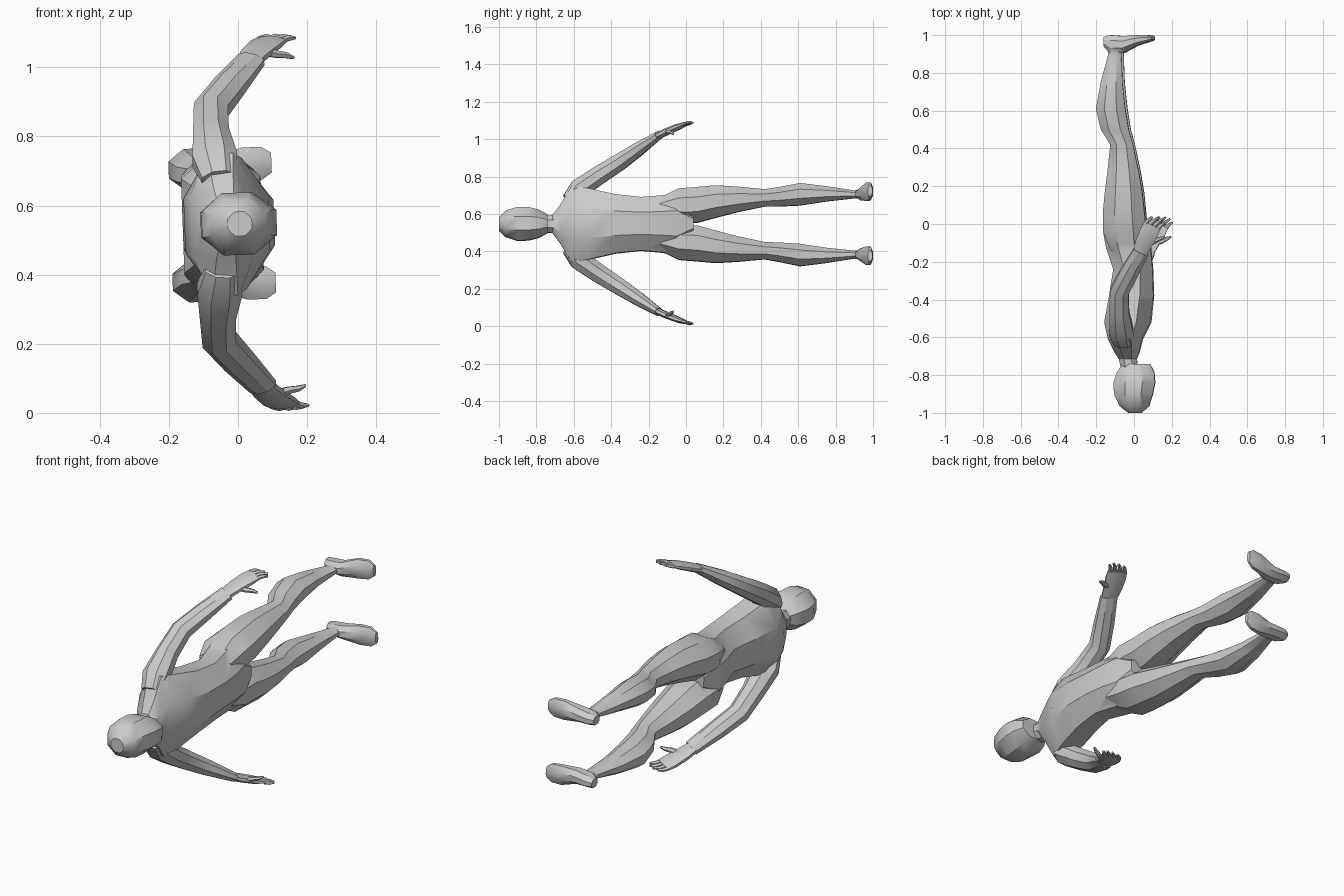
import bpy, bmesh, math
from mathutils import Vector

MID = 0.547      # height of the body's plane of symmetry
ROLL = 0.036     # slight roll of the figure about its long axis


def place(p, side=1):
    # body coordinates (front, along, sideways) to world
    x, y, s = p[0], p[1], p[2] * side
    return Vector((x - ROLL * s, y, MID + s + ROLL * x))


def loft(name, rings, side=1, n=8):
    # closed skin over rings of (centre, half-axis U, half-axis V)
    bm = bmesh.new()
    k = 1 / math.cos(math.pi / n)
    loops = []
    for c, u, v in rings:
        loop = []
        for i in range(n):
            a = 2 * math.pi * (i + 0.5) / n
            p = Vector(c) + k * (math.cos(a) * Vector(u) + math.sin(a) * Vector(v))
            loop.append(bm.verts.new(place(p, side)))
        loops.append(loop)
    for a, b in zip(loops, loops[1:]):
        for i in range(n):
            j = (i + 1) % n
            bm.faces.new((a[i], a[j], b[j], b[i]))
    bm.faces.new(loops[0])
    bm.faces.new(loops[-1])
    bmesh.ops.recalc_face_normals(bm, faces=bm.faces)
    me = bpy.data.meshes.new(name)
    bm.to_mesh(me)
    bm.free()
    ob = bpy.data.objects.new(name, me)
    bpy.context.collection.objects.link(ob)
    return ob


def slices(rows):
    # rows of (y, x0, x1, s0, s1): cross-sections along the body
    return [(((x0 + x1) / 2, y, (s0 + s1) / 2), ((x1 - x0) / 2, 0, 0), (0, 0, (s1 - s0) / 2))
            for y, x0, x1, s0, s1 in rows]


def path(rows, flat):
    # rows of (point, width, thickness); 'flat' hints the thickness direction
    pts = [Vector(r[0]) for r in rows]
    out = []
    for i, (p, w, t) in enumerate(rows):
        d = (pts[min(i + 1, len(pts) - 1)] - pts[max(i - 1, 0)]).normalized()
        u = d.cross(Vector(flat)).normalized()
        out.append((p, u * w, u.cross(d) * t))
    return out


def smooth(ob):
    bpy.ops.object.select_all(action='DESELECT')
    ob.select_set(True)
    bpy.context.view_layer.objects.active = ob
    bpy.ops.object.shade_smooth_by_angle(angle=math.radians(32))


def fuse(ob, others):
    # union the limbs into one skin
    bpy.context.view_layer.objects.active = ob
    for o in others:
        m = ob.modifiers.new("union", 'BOOLEAN')
        m.operation, m.solver, m.object = 'UNION', 'EXACT', o
        bpy.ops.object.modifier_apply(modifier=m.name)
        bpy.data.objects.remove(o)


# torso with neck
torso = loft("body", slices([(y, a, b, -w, w) for y, a, b, w in [
    (-0.78, -0.065, 0.025, 0.045), (-0.715, -0.08, 0.015, 0.047),
    (-0.675, -0.105, 0.03, 0.10), (-0.61, -0.135, 0.045, 0.205),
    (-0.52, -0.155, 0.09, 0.19), (-0.38, -0.13, 0.105, 0.158),
    (-0.24, -0.108, 0.10, 0.143), (-0.13, -0.145, 0.09, 0.152),
    (-0.05, -0.16, 0.075, 0.165), (0.04, -0.13, 0.05, 0.06)]]))

LEG = [(-0.14, -0.12, 0.06, 0.03, 0.14), (-0.04, -0.16, 0.07, 0.006, 0.19),
       (0.06, -0.16, 0.06, 0.008, 0.198), (0.16, -0.15, 0.05, 0.035, 0.207),
       (0.28, -0.135, 0.03, 0.066, 0.20), (0.42, -0.12, 0.0, 0.095, 0.187),
       (0.50, -0.17, -0.022, 0.097, 0.20), (0.61, -0.195, -0.04, 0.103, 0.222),
       (0.75, -0.17, -0.055, 0.124, 0.205), (0.90, -0.13, -0.06, 0.14, 0.182),
       (0.95, -0.135, -0.055, 0.138, 0.188)]
# foot rows: x, y0, y1, s0, s1
FOOT = [(-0.155, 0.94, 0.99, 0.143, 0.187), (-0.125, 0.905, 1.0, 0.135, 0.192),
        (-0.055, 0.905, 0.995, 0.128, 0.197), (0.02, 0.945, 1.0, 0.122, 0.22),
        (0.075, 0.962, 1.0, 0.125, 0.22), (0.103, 0.972, 0.996, 0.145, 0.202)]
ARM = [((-0.05, -0.63, 0.13), 0.05, 0.035), ((-0.06, -0.575, 0.188), 0.065, 0.053),
       ((-0.068, -0.47, 0.26), 0.052, 0.05), ((-0.066, -0.355, 0.333), 0.05, 0.045),
       ((-0.01, -0.255, 0.4), 0.048, 0.037), ((0.055, -0.145, 0.473), 0.042, 0.022)]
PALM = [((0.05, -0.15, 0.47), 0.038, 0.018), ((0.07, -0.1, 0.492), 0.045, 0.018),
        ((0.1, -0.04, 0.517), 0.05, 0.016), ((0.118, -0.005, 0.529), 0.047, 0.01)]

limbs = []
for side, tag in ((1, "left"), (-1, "right")):
    leg = loft(f"{tag}_leg", slices(LEG), side)
    foot = loft(f"{tag}_foot", [((x, (a + b) / 2, (c + d) / 2), (0, (b - a) / 2, 0), (0, 0, (d - c) / 2))
                                for x, a, b, c, d in FOOT], side)
    arm = loft(f"{tag}_arm", path(ARM, (0, -0.5, 0.86)), side)
    limbs += [leg, foot, arm]

    # palm, four fingers and thumb
    flat = (-0.1, -0.4, 0.9)
    smooth(loft(f"{tag}_palm", path(PALM, flat), side))
    d = Vector((0.06, 0.125, 0.05)).normalized()
    across = d.cross(Vector(flat)).normalized()
    if across.x < 0:
        across = -across
    knuckle = Vector((0.115, -0.008, 0.528))
    for i, length in enumerate((0.05, 0.064, 0.066, 0.052)):
        base = knuckle + across * (-0.036 + 0.024 * i)
        mid = base + Vector((0.62, 0.62, 0.22)) * length * 0.55
        tip = mid + Vector((0.72, 0.55, 0.0)) * length * 0.5
        smooth(loft(f"{tag}_finger_{i + 1}", path(
            [(base, 0.010, 0.009), (mid, 0.009, 0.008), (tip, 0.005, 0.004)], flat), side, 6))
    smooth(loft(f"{tag}_thumb", path(
        [((0.085, -0.105, 0.497), 0.016, 0.012), ((0.13, -0.09, 0.486), 0.012, 0.010),
         ((0.158, -0.077, 0.482), 0.009, 0.008), ((0.178, -0.068, 0.474), 0.005, 0.004)],
        flat), side, 6))

fuse(torso, limbs)
smooth(torso)

# head
smooth(loft("head", slices([(y, a, b, -w, w) for y, a, b, w in [
    (-1.0, -0.03, 0.04, 0.035), (-0.965, -0.075, 0.08, 0.07),
    (-0.90, -0.105, 0.10, 0.09), (-0.84, -0.108, 0.112, 0.088),
    (-0.785, -0.09, 0.108, 0.074), (-0.74, -0.06, 0.085, 0.05)]])))
